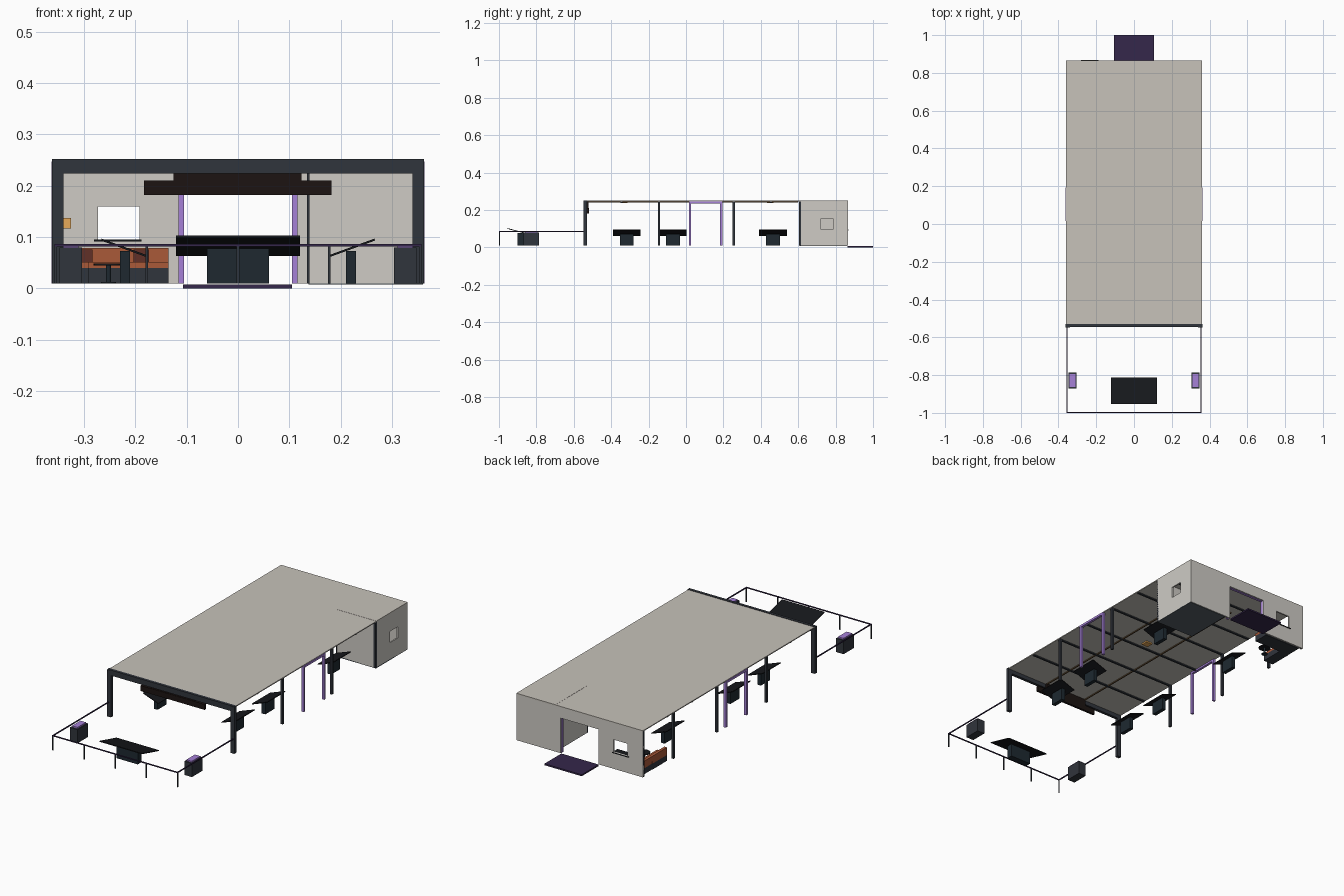
import bpy, math

if "Cube" in bpy.data.objects:
    bpy.data.objects.remove(bpy.data.objects["Cube"])

COL = {
    "roof": (0.57, 0.54, 0.49, 1), "wall": (0.62, 0.60, 0.56, 1),
    "dark": (0.03, 0.035, 0.045, 1), "black": (0.008, 0.009, 0.011, 1),
    "slate": (0.013, 0.022, 0.03, 1), "purple": (0.38, 0.22, 0.68, 1),
    "plum": (0.035, 0.02, 0.07, 1), "brown": (0.012, 0.007, 0.006, 1),
    "track": (0.12, 0.07, 0.03, 1), "rust": (0.40, 0.10, 0.04, 1),
    "maroon": (0.12, 0.03, 0.02, 1), "amber": (0.80, 0.40, 0.10, 1),
    "floor": (0.09, 0.11, 0.13, 1),
}
MATS = {}
for k, c in COL.items():
    MATS[k] = bpy.data.materials.new(k)
    MATS[k].diffuse_color = c


def box(name, x, y, z, mat, rot=(0, 0, 0)):
    """Box from (min, max) ranges, optionally rotated about its centre."""
    bpy.ops.mesh.primitive_cube_add(
        size=1, location=[(r[0] + r[1]) / 2 for r in (x, y, z)], rotation=rot)
    o = bpy.context.object
    o.name = name
    o.scale = [abs(r[1] - r[0]) for r in (x, y, z)]
    o.data.materials.append(MATS[mat])
    return o


def cyl(name, r, x, y, z, mat):
    bpy.ops.mesh.primitive_cylinder_add(
        vertices=16, radius=r, depth=z[1] - z[0], location=(x, y, (z[0] + z[1]) / 2))
    o = bpy.context.object
    o.name = name
    o.data.materials.append(MATS[mat])
    bpy.ops.object.shade_smooth_by_angle()


def both(name, x, y, z, mat):
    """Mirrored pair of boxes on the left and right sides."""
    for s, side in ((1, "right"), (-1, "left")):
        box(f"{name}_{side}", sorted((s * x[0], s * x[1])), y, z, mat)


# Roof, front fascia, ceiling beams and tracks
box("roof", (-.36, .36), (-.535, .865), (.245, .25), "roof")
box("front_fascia", (-.362, .362), (-.545, -.53), (.224, .252), "dark")
for i in range(6):
    y = -.345 + .2 * i
    box("ceiling_beam", (-.355, .355), (y - .005, y + .005), (.239, .245), "dark")
both("ceiling_track", (.118, .124), (-.52, .60), (.240, .245), "track")
for y in (-.33, .1, .45):
    box("ceiling_light", (-.018, .018), (y - .018, y + .018), (.238, .245), "amber")

# Columns
both("front_column", (.34, .362), (-.547, -.53), (.01, .25), "dark")
for y in (-.145, .255, .61):
    both("side_column", (.348, .36), (y - .006, y + .006), (.01, .246), "dark")
box("back_corner_column", (-.36, -.35), (.852, .863), (.01, .246), "dark")

# Purple portals on each side and at the back door
for y in (.022, .188):
    both("portal_post", (.350, .363), (y - .006, y + .006), (.01, .246), "purple")
both("portal_header", (.350, .363), (.016, .194), (.236, .247), "purple")
both("door_post", (.105, .116), (.845, .859), (.01, .19), "purple")
box("door_header", (-.116, .116), (.845, .859), (.188, .198), "purple")

# Back wall with doorway and window
Y = (.857, .865)
box("back_wall_right", (.107, .36), Y, (.01, .246), "wall")
box("back_wall_over_door", (-.107, .107), Y, (.19, .246), "wall")
box("back_wall_pier", (-.192, -.107), Y, (.01, .246), "wall")
box("back_wall_edge", (-.36, -.272), Y, (.01, .246), "wall")
box("back_wall_under_window", (-.272, -.192), Y, (.01, .095), "wall")
box("back_wall_over_window", (-.272, -.192), Y, (.16, .246), "wall")
box("window_counter", (-.28, -.188), (.825, .868), (.091, .095), "black")

# Side room: right wall with window, front wall, partition, floor and ceiling
X = (.353, .36)
box("room_wall_front_part", X, (.61, .722), (.01, .246), "wall")
box("room_wall_back_part", X, (.785, .862), (.01, .246), "wall")
box("room_wall_sill", X, (.722, .785), (.01, .097), "wall")
box("room_wall_lintel", X, (.722, .785), (.155, .246), "wall")
box("room_front_wall", (.138, .355), (.607, .614), (.01, .246), "wall")
box("room_partition", (.136, .142), (.61, .86), (.01, .246), "wall")
box("room_corner_post", (.134, .139), (.603, .612), (.01, .246), "dark")
box("room_floor", (.137, .36), (.607, .862), (.008, .013), "floor")
box("room_ceiling", (.137, .36), (.61, .865), (.243, .2508), "roof")

# Hanging sign behind the fascia
box("sign_board", (-.183, .182), (-.531, -.519), (.182, .21), "brown")
box("sign_hanger", (-.126, .124), (-.529, -.521), (.21, .245), "brown")

# Tilted side tables on plinths, higher on the outer edge
tilt = math.atan2(.032, .088)
for s in (1, -1):
    for y in (-.317, -.07, .465):
        box("table_top", (s * .223 - .046, s * .223 + .046), (y - .074, y + .074),
            (.0775, .0815), "black", (0, -s * tilt, 0))
        box("table_plinth", (s * .22 - .010, s * .22 + .010), (y - .037, y + .037),
            (.01, .073), "slate")

# Front display table
box("display_top", (-.121, .121), (-.956, -.812), (.081, .085), "black",
    (-math.atan2(.036, .138), 0, 0))
box("display_plinth", (-.06, .06), (-.90, -.868), (.01, .078), "slate")

# Boxes with purple lids by the rail
both("side_box", (.304, .347), (-.87, -.785), (.01, .08), "dark")
both("side_box_lid", (.310, .341), (-.862, -.793), (.08, .087), "purple")

# Front enclosure rail and posts
box("front_rail", (-.357, .357), (-1, -.995), (.082, .087), "plum")
both("side_rail", (.352, .357), (-1, -.54), (.082, .087), "plum")
for i in range(5):
    x = -.3545 + i * .17725
    box("rail_post", (x - .0025, x + .0025), (-1, -.995), (.01, .083), "dark")

# Entrance mat
box("entrance_mat", (-.107, .105), (.863, 1), (0, .008), "plum")

# Corner lounge: L-shaped sofa, cushions, round table, lamp
box("sofa_base_back", (-.345, -.135), (.77, .852), (.01, .04), "dark")
box("sofa_seat_back", (-.345, -.135), (.768, .852), (.04, .052), "rust")
box("sofa_backrest_back", (-.345, -.135), (.832, .852), (.052, .079), "rust")
box("sofa_base_side", (-.347, -.29), (.65, .77), (.01, .04), "dark")
box("sofa_seat_side", (-.347, -.29), (.65, .768), (.04, .052), "rust")
box("sofa_backrest_side", (-.347, -.332), (.65, .832), (.052, .079), "rust")
for x in (-.298, -.188):
    box("cushion", (x - .015, x + .015), (.815, .83), (.052, .076), "maroon")
cyl("round_table_top", .029, -.252, .70, (.045, .049), "black")
cyl("round_table_stem", .005, -.252, .70, (.012, .046), "slate")
cyl("round_table_foot", .015, -.252, .70, (.01, .013), "slate")
box("wall_lamp", (-.341, -.325), (.842, .857), (.117, .137), "amber")

for m in bpy.data.materials:
    if m.users and not m.is_grease_pencil:
        m.use_nodes = True
        m.node_tree.nodes["Principled BSDF"].inputs["Base Color"].default_value = m.diffuse_color
